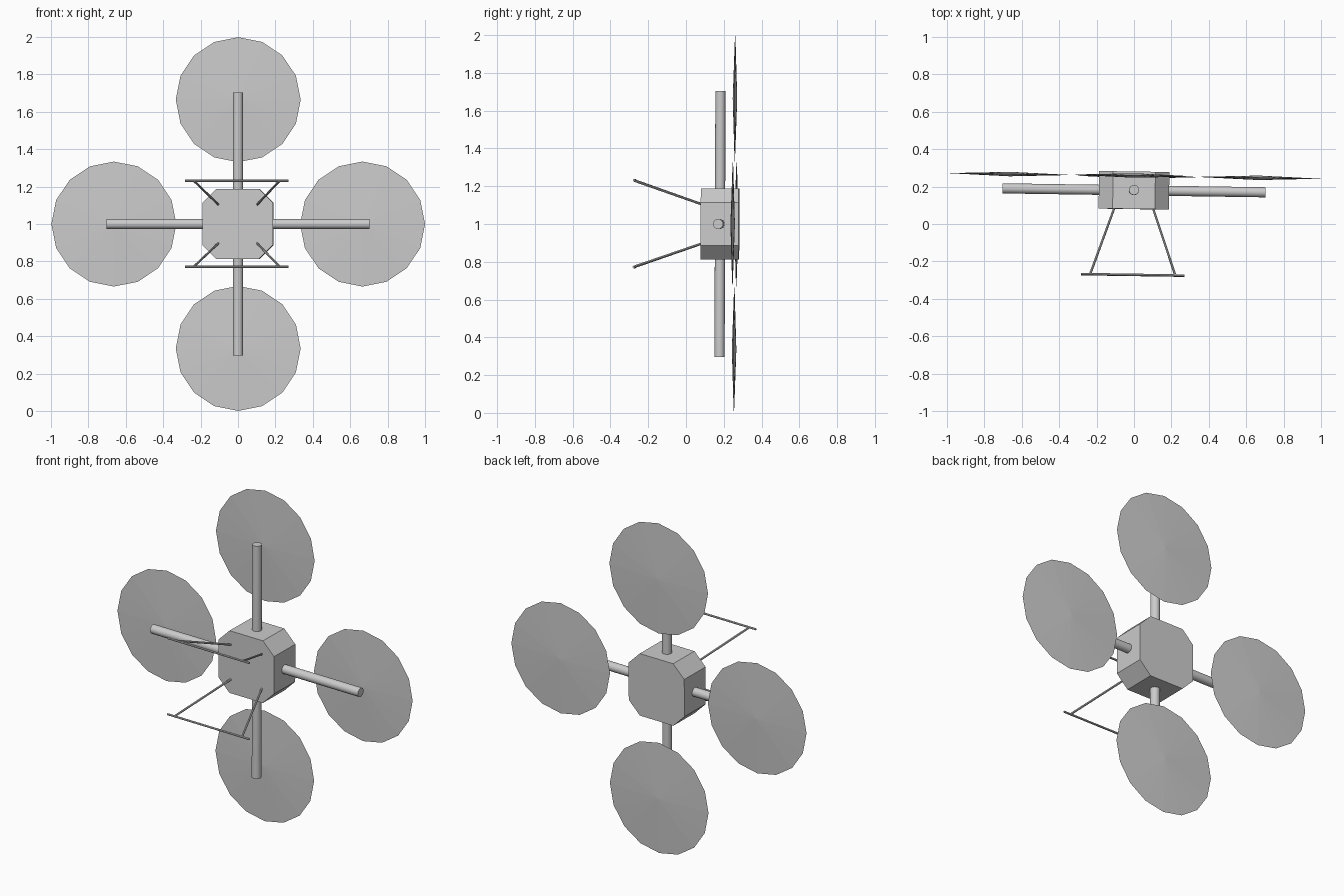
import bpy
import bmesh
from math import radians
from mathutils import Matrix, Vector

cube = bpy.data.objects.get("Cube")
if cube:
    bpy.data.objects.remove(cube, do_unlink=True)

# Single plain grey for the whole craft
grey = bpy.data.materials.new("plain_grey")
grey.use_nodes = True
colour = (0.6, 0.6, 0.6, 1)
grey.diffuse_color = colour
grey.node_tree.nodes["Principled BSDF"].inputs["Base Color"].default_value = colour

# The craft stands upright on its edge with a very slight tilt
POSE = (Matrix.Translation((0, 0.18, 1))
        @ Matrix.Rotation(radians(-0.86), 4, 'Z')
        @ Matrix.Rotation(radians(-0.2), 4, 'X'))


def finish(name, bm, matrix=Matrix(), smooth=False):
    bmesh.ops.recalc_face_normals(bm, faces=bm.faces)
    bm.transform(POSE @ matrix)
    mesh = bpy.data.meshes.new(name)
    bm.to_mesh(mesh)
    bm.free()
    mesh.materials.append(grey)
    obj = bpy.data.objects.new(name, mesh)
    bpy.context.collection.objects.link(obj)
    if smooth:
        bpy.ops.object.select_all(action='DESELECT')
        obj.select_set(True)
        bpy.context.view_layer.objects.active = obj
        bpy.ops.object.shade_smooth_by_angle(angle=radians(35))
    return obj


def rod(name, start, end, radius, sides):
    start, end = Vector(start), Vector(end)
    axis = end - start
    bm = bmesh.new()
    bmesh.ops.create_cone(bm, cap_ends=True, segments=sides, radius1=radius,
                          radius2=radius, depth=axis.length)
    turn = axis.to_track_quat('Z', 'Y').to_matrix().to_4x4()
    finish(name, bm, Matrix.Translation((start + end) / 2) @ turn, smooth=True)


def rotor(name, centre, radius=0.334, bulge=0.012):
    # Two shallow cones joined at the rim
    bm = bmesh.new()
    for side in (-1, 1):
        made = bmesh.ops.create_circle(bm, cap_ends=True, cap_tris=True,
                                       segments=16, radius=radius)
        for v in made["verts"]:
            if v.co.length < radius / 2:
                v.co.z = side * bulge
    bmesh.ops.remove_doubles(bm, verts=bm.verts, dist=0.0001)
    finish(name, bm, Matrix.Translation(centre) @ Matrix.Rotation(radians(90), 4, 'X'))


# Body: box with its four lengthwise edges chamfered
bm = bmesh.new()
bmesh.ops.create_cube(bm, size=1, matrix=Matrix.Diagonal((0.376, 0.2, 0.376, 1)))
long_edges = [e for e in bm.edges if abs((e.verts[0].co - e.verts[1].co).y) > 0.1]
bmesh.ops.bevel(bm, geom=long_edges, offset=0.075, segments=1, affect='EDGES')
finish("body", bm)

# Four arms, each with a rotor disc behind its tip
for label, d in (("left", (1, 0, 0)), ("right", (-1, 0, 0)),
                 ("upper", (0, 0, 1)), ("lower", (0, 0, -1))):
    d = Vector(d)
    rod(label + "_arm", d * 0.15, d * 0.703, 0.027, 16)
    rotor(label + "_rotor", d * 0.665 + Vector((0, 0.077, 0)))

# Landing gear: two splayed legs and a skid bar on each side
for level, sz in (("upper", 1), ("lower", -1)):
    for side, sx in (("left", 1), ("right", -1)):
        rod(f"{level}_{side}_leg", (sx * 0.1, -0.085, sz * 0.1),
            (sx * 0.228, -0.452, sz * 0.228), 0.006, 8)
    rod(level + "_skid", (-0.276, -0.452, sz * 0.23),
        (0.276, -0.452, sz * 0.23), 0.006, 8)
